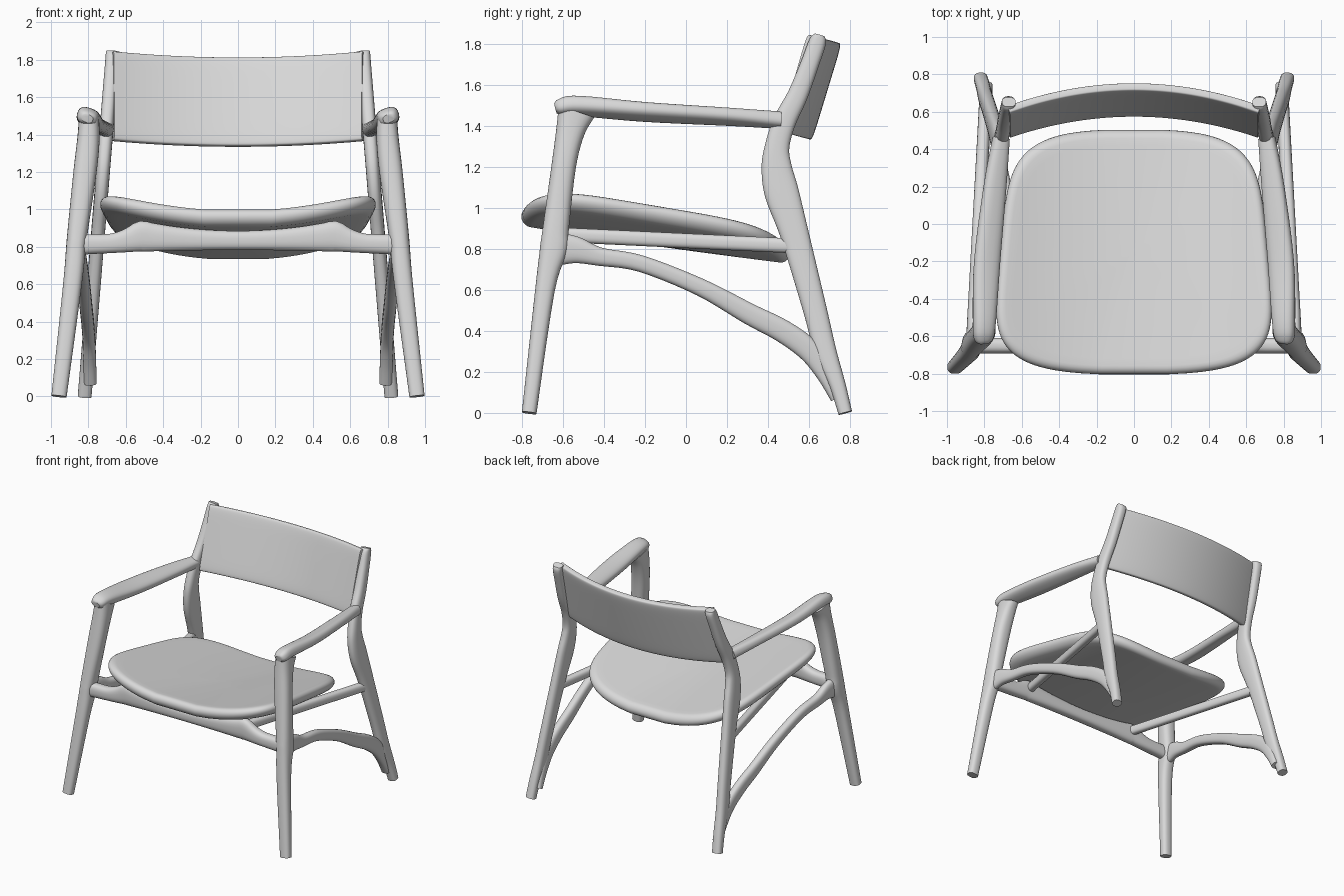
import bpy
import bmesh
import math
from mathutils import Vector

cube = bpy.data.objects.get("Cube")
if cube:
    bpy.data.objects.remove(cube, do_unlink=True)

GREY = (0.7, 0.7, 0.7, 1.0)
grey = bpy.data.materials.new("pale grey")
grey.use_nodes = True
grey.diffuse_color = GREY
grey.node_tree.nodes["Principled BSDF"].inputs["Base Color"].default_value = GREY

AXIS_X, AXIS_Y = Vector((1, 0, 0)), Vector((0, 1, 0))


def spow(value, power):
    return math.copysign(abs(value) ** power, value)


def spline(stations, steps):
    """Catmull-Rom through the stations; position and half sizes blend together."""
    pts = [stations[0]] + list(stations) + [stations[-1]]
    out = []
    for i in range(1, len(pts) - 2):
        for s in range(steps):
            t = s / steps
            out.append([
                0.5 * (2 * b + (c - a) * t + (2 * a - 5 * b + 4 * c - d) * t * t
                       + (3 * b - a - 3 * c + d) * t ** 3)
                for a, b, c, d in zip(*pts[i - 1:i + 3])])
    out.append(list(stations[-1]))
    return out


def loft(name, rings, mirror=False):
    """Skin closed rings of points, cap both ends and finish the object."""
    bm = bmesh.new()
    loops = [[bm.verts.new(p) for p in ring] for ring in rings]
    count = len(loops[0])
    for low, high in zip(loops, loops[1:]):
        for i in range(count):
            j = (i + 1) % count
            bm.faces.new((low[i], low[j], high[j], high[i]))
    for end in (loops[0], loops[-1]):
        bm.faces.new(end)
    bmesh.ops.recalc_face_normals(bm, faces=bm.faces)
    mesh = bpy.data.meshes.new(name)
    bm.to_mesh(mesh)
    bm.free()
    mesh.materials.append(grey)
    obj = bpy.data.objects.new(name, mesh)
    bpy.context.collection.objects.link(obj)
    bpy.ops.object.select_all(action='DESELECT')
    obj.select_set(True)
    bpy.context.view_layer.objects.active = obj
    bpy.ops.object.shade_smooth_by_angle(angle=math.radians(40))
    if mirror:
        obj.modifiers.new("other side", 'MIRROR').use_axis[0] = True
    return obj


def limb(name, stations, ref=AXIS_X, roll=0.0, square=2.6, steps=5, sides=24, mirror=True):
    """Sweep a rounded section; station = x, y, z, half size along ref, other half size."""
    path = spline(stations, steps)
    centres = [Vector(p[:3]) for p in path]
    rings = []
    for k, p in enumerate(path):
        tangent = (centres[min(k + 1, len(path) - 1)] - centres[max(k - 1, 0)]).normalized()
        side = (ref - tangent * ref.dot(tangent)).normalized()
        up = tangent.cross(side)
        u = side * math.cos(roll) + up * math.sin(roll)
        v = up * math.cos(roll) - side * math.sin(roll)
        ring = []
        for i in range(sides):
            a = math.tau * (i + 0.5) / sides
            ring.append(centres[k] + u * p[3] * spow(math.cos(a), 2 / square)
                        + v * p[4] * spow(math.sin(a), 2 / square))
        rings.append(ring)
    return loft(name, rings, mirror)


# Front legs, flaring at the top into the arms
limb("front_legs", [
    (.957, -.765, 0, .041, .036),
    (.885, -.688, .6, .05, .048),
    (.866, -.645, .8, .053, .068),
    (.855, -.635, .9, .055, .064),
    (.818, -.597, 1.2, .062, .06),
    (.8, -.565, 1.37, .06, .07),
    (.797, -.535, 1.47, .055, .092)])

# Armrests, tilted so the inner edge is lower
limb("armrests", [
    (.805, -.637, 1.485, .03, .022),
    (.805, -.61, 1.49, .052, .04),
    (.8, -.52, 1.497, .062, .045),
    (.785, -.2, 1.468, .072, .04),
    (.743, .2, 1.445, .062, .038),
    (.71, .46, 1.428, .045, .04)], roll=-.35)

# Back legs running up into the backrest posts: height, depth position, half depth
POST = [
    (0, .777, .034), (.14, .738, .04), (.3, .68, .054), (.5, .63, .058),
    (.87, .53, .07), (1.07, .468, .084), (1.2, .442, .074), (1.3, .445, .06),
    (1.42, .48, .056), (1.55, .545, .05), (1.7, .603, .045), (1.81, .642, .042),
    (1.842, .652, .026)]
limb("back_legs", [(.82 - .082 * z, y, z, .037, d) for z, y, d in POST])

# Arched side stretchers: depth position, height, half height
ARCH = [
    (-.64, .8, .085), (-.54, .795, .066), (-.42, .762, .045), (-.22, .728, .041),
    (.07, .613, .043), (.31, .482, .052), (.47, .4, .056), (.6, .305, .056),
    (.68, .19, .045), (.735, .07, .03)]
limb("side_stretchers", [(.83 - .055 * y, y, z, .034, d) for y, z, d in ARCH])


# Front rail, its upper edge cradling the seat
def rail_station(x):
    ax = abs(x)
    top = .885 + .2 * x * x
    if ax > .52:
        fall = min((ax - .52) / .2, 1)
        top = .939 - .072 * fall * (2 - fall)
    low = .782 - .035 * x * x
    return (x, -.65, (top + low) / 2, .042, (top - low) / 2)


limb("front_rail", [rail_station(.86 * i / 20) for i in range(-20, 21)],
     ref=AXIS_Y, steps=2, mirror=False)

# Seat bearers from the back legs to the front rail
limb("seat_bearers", [(.755, .52, .815, .03, .036), (.5, -.64, .87, .03, .036)])

# Curved backrest panel between the posts
limb("backrest", [
    (x, .663 - .26 * x * x, 1.573 + .07 * x * x, .026, .246)
    for x in (.67 * i / 8 for i in range(-8, 9))],
    ref=AXIS_Y, roll=-.295, square=7, steps=3, sides=40, mirror=False)


# Dished seat shell: rings from the underside, round the edge, over the top
def seat_ring(inset, height, count=96):
    ring = []
    for i in range(count):
        a = math.tau * (i + .5) / count
        sx, sy = spow(math.cos(a), .42), spow(math.sin(a), .42)
        x = sx * (.715 - .055 * sy) * (1 - inset)
        y = -.15 + sy * (.6 + .057 * (1 - sx * sx)) * (1 - inset)
        ring.append((x, y, .905 - .14 * (y + .8) + .23 * x * x + height))
    return ring


THICK = .092
flat = [.97, .8, .6, .4, .25, .13]
edge = [(.07 * (1 - math.cos(b)), THICK / 2 * (1 + math.sin(b)))
        for b in (math.pi * k / 10 for k in range(-5, 6))]
profile = [(s, 0) for s in flat] + edge + [(s, THICK) for s in reversed(flat)]
loft("seat", [seat_ring(inset, height) for inset, height in profile])
